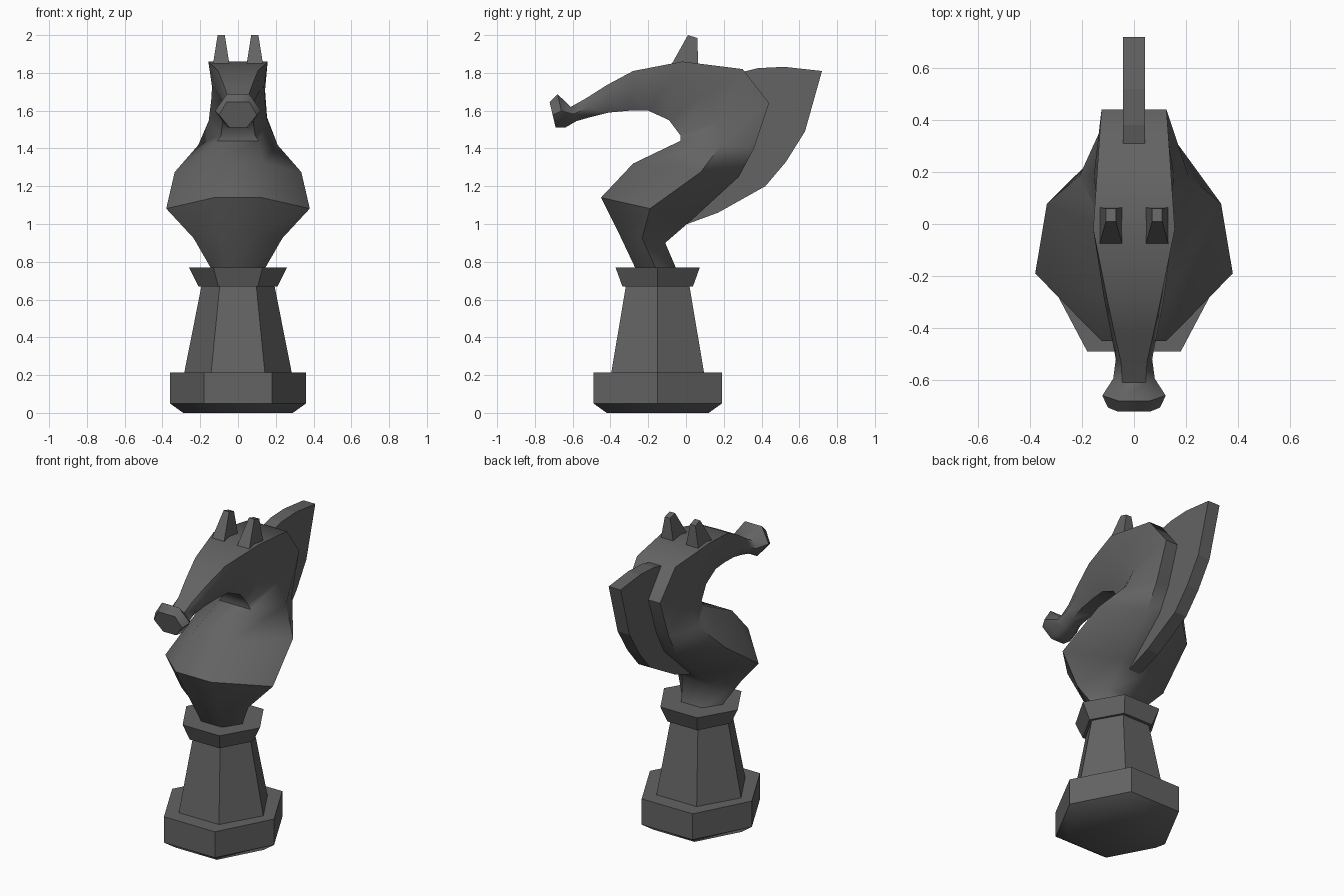
import bpy, bmesh, math
from mathutils import Vector

if "Cube" in bpy.data.objects:
    bpy.data.objects.remove(bpy.data.objects["Cube"])

mat = bpy.data.materials.new("dark grey")
mat.diffuse_color = (0.125, 0.125, 0.125, 1)
mat.use_nodes = True
mat.node_tree.nodes["Principled BSDF"].inputs["Base Color"].default_value = mat.diffuse_color


def finish(name, bm, angle=None):
    bmesh.ops.recalc_face_normals(bm, faces=bm.faces)
    me = bpy.data.meshes.new(name)
    bm.to_mesh(me)
    bm.free()
    ob = bpy.data.objects.new(name, me)
    bpy.context.collection.objects.link(ob)
    me.materials.append(mat)
    if angle:
        bpy.ops.object.select_all(action='DESELECT')
        ob.select_set(True)
        bpy.context.view_layer.objects.active = ob
        bpy.ops.object.shade_smooth_by_angle(angle=math.radians(angle))
    return ob


def loft(name, rings, angle=None):
    bm = bmesh.new()
    loops = [[bm.verts.new(p) for p in r] for r in rings]
    for a, b in zip(loops, loops[1:]):
        n = len(a)
        for i in range(n):
            j = (i + 1) % n
            bm.faces.new((a[i], a[j], b[j], b[i]))
    bm.faces.new(loops[0])
    bm.faces.new(loops[-1])
    return finish(name, bm, angle)


# Six-sided pedestal parts: (half width x, half depth y, z)
def hexagon(rx, ry, z):
    return [(-rx, -.15, z), (-rx / 2, -.15 - ry, z), (rx / 2, -.15 - ry, z),
            (rx, -.15, z), (rx / 2, -.15 + ry, z), (-rx / 2, -.15 + ry, z)]


for name, levels in {
    "base": [(.29, .27, 0), (.36, .34, .05), (.36, .34, .215)],
    "stem": [(.285, .246, .21), (.192, .167, .68)],
    "collar": [(.21, .187, .67), (.26, .223, .77)],
}.items():
    loft(name, [hexagon(*l) for l in levels], 48)


# Chest, neck and head: hexagonal rings between front/underside and back/top
# (front y, z, back y, z, half widths front, side, back, side position)
SPINE = [
    (-.265, .76, -.05, .76, .07, .14, .07, .5),
    (-.355, .95, -.11, .90, .10, .235, .10, .5),
    (-.45, 1.14, .04, 1.03, .125, .38, .12, .53),
    (-.28, 1.32, .28, 1.25, .13, .335, .13, .64),
    (-.03, 1.44, .36, 1.40, .11, .21, .13, .55),
    (-.03, 1.47, .44, 1.64, .09, .155, .125, .45),
    (-.09, 1.55, .30, 1.82, .08, .14, .135, .45),
    (-.20, 1.60, -.02, 1.86, .07, .138, .157, .5),
    (-.30, 1.60, -.28, 1.81, .06, .115, .105, .5),
    (-.41, 1.59, -.42, 1.735, .05, .09, .075, .5),
    (-.51, 1.565, -.53, 1.665, .04, .07, .05, .5),
    (-.58, 1.545, -.61, 1.62, .04, .08, .045, .5),
    (-.64, 1.51, -.68, 1.687, .055, .122, .06, .5),
    (-.69, 1.51, -.722, 1.645, .045, .10, .06, .5),
]


def body_ring(fy, fz, by, bz, fw, sw, bw, t):
    sy, sz = fy + (by - fy) * t, fz + (bz - fz) * t
    return [(-fw, fy, fz), (fw, fy, fz), (sw, sy, sz),
            (bw, by, bz), (-bw, by, bz), (-sw, sy, sz)]


loft("horse_body", [body_ring(*s) for s in SPINE], 55)


# Mane: a flat fin along the back of the neck
MANE = [(.28, 1.80), (.38, 1.825), (.52, 1.832), (.72, 1.81), (.63, 1.49),
        (.53, 1.33), (.42, 1.20), (.17, 1.06), (-.02, .99),
        (.05, 1.12), (.22, 1.32), (.28, 1.6)]
loft("mane", [[(x, y, z) for y, z in MANE] for x in (-.042, .042)])


# Ears: tapered blocks, mirrored
def ear_ring(x0, x1, y0, y1, z0, z1, s):
    return [(s * x0, y0, z0), (s * x1, y0, z0), (s * x1, y1, z1), (s * x0, y1, z1)]


for side, s in (("left", -1), ("right", 1)):
    loft(side + "_ear", [ear_ring(.043, .135, -.085, .065, 1.83, 1.83, s),
                         ear_ring(.07, .108, .01, .06, 2.0, 1.985, s)])
